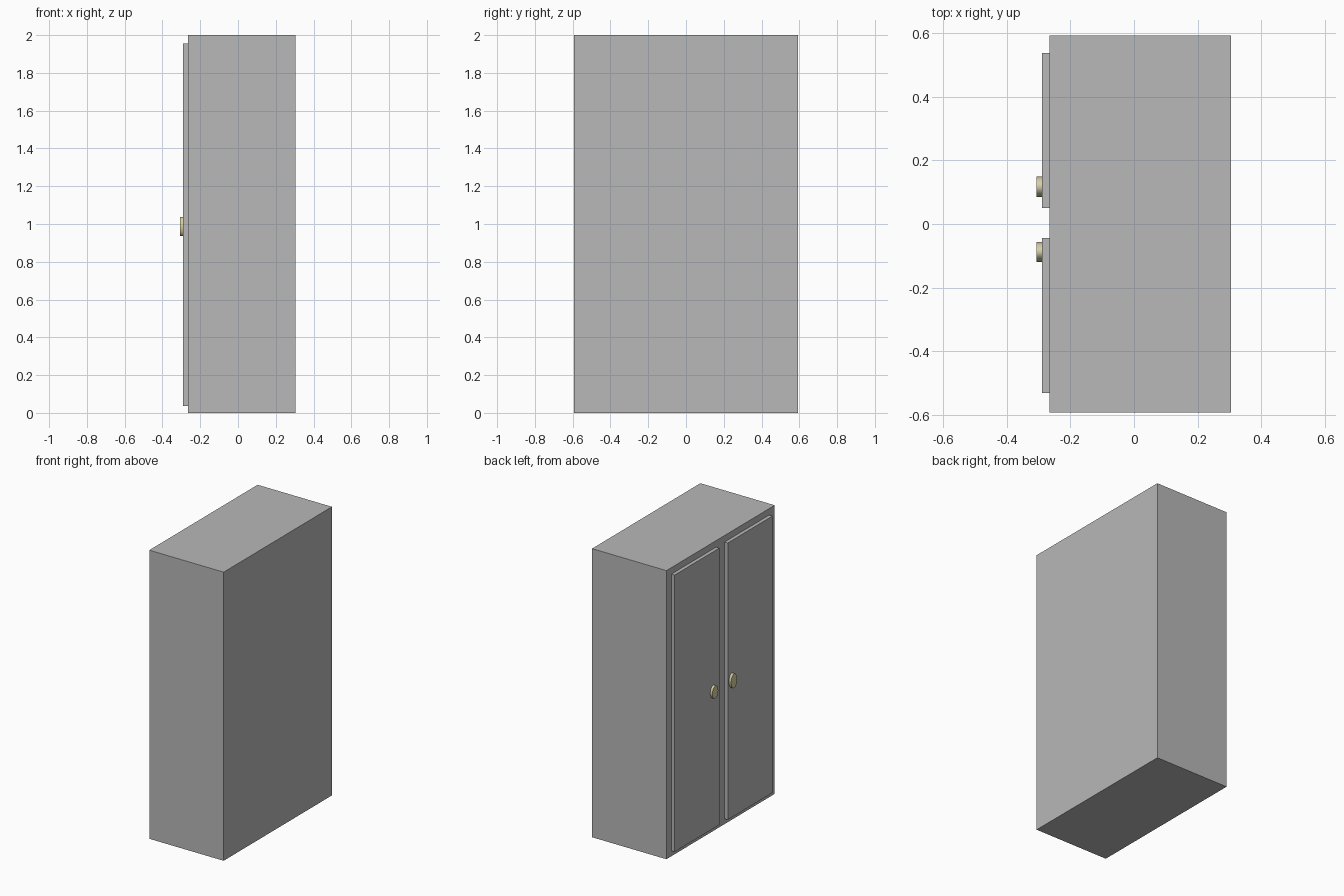
import bpy
import math

old = bpy.data.objects.get("Cube")
if old:
    bpy.data.objects.remove(old, do_unlink=True)


def make_material(name, rgb):
    mat = bpy.data.materials.new(name)
    mat.use_nodes = True
    colour = (*rgb, 1.0)
    mat.diffuse_color = colour
    mat.node_tree.nodes["Principled BSDF"].inputs["Base Color"].default_value = colour
    return mat


grey = make_material("cabinet grey", (0.48, 0.48, 0.48))
brass = make_material("pale brass", (0.68, 0.62, 0.36))


def box(name, x, y, z, mat):
    """Box spanning the given (min, max) ranges."""
    spans = (x, y, z)
    bpy.ops.mesh.primitive_cube_add(size=1, location=[sum(s) / 2 for s in spans])
    obj = bpy.context.object
    obj.name = name
    obj.scale = [s[1] - s[0] for s in spans]
    bpy.ops.object.transform_apply(location=False, rotation=False, scale=True)
    obj.data.materials.append(mat)
    return obj


def knob(name, y, width, height):
    """Flat oval knob facing -x."""
    back, front = -0.285, -0.307
    bpy.ops.mesh.primitive_cylinder_add(
        vertices=32, radius=0.5, depth=back - front,
        location=((back + front) / 2, y, 0.987), rotation=(0, math.pi / 2, 0))
    obj = bpy.context.object
    obj.name = name
    obj.scale = (height, width, 1)
    bpy.ops.object.transform_apply(location=False, rotation=True, scale=True)
    obj.data.materials.append(brass)
    bpy.ops.object.shade_smooth_by_angle(angle=math.radians(40))
    return obj


# Cabinet body
box("cabinet_body", (-0.265, 0.305), (-0.593, 0.593), (0, 2), grey)

# Pair of raised doors on the -x side
for name, y in (("door_a", (0.05, 0.538)), ("door_b", (-0.532, -0.044))):
    box(name, (-0.29, -0.26), y, (0.037, 1.955), grey)

# Door knobs beside the central gap
knob("knob_a", 0.117, 0.064, 0.088)
knob("knob_b", -0.088, 0.064, 0.1)
